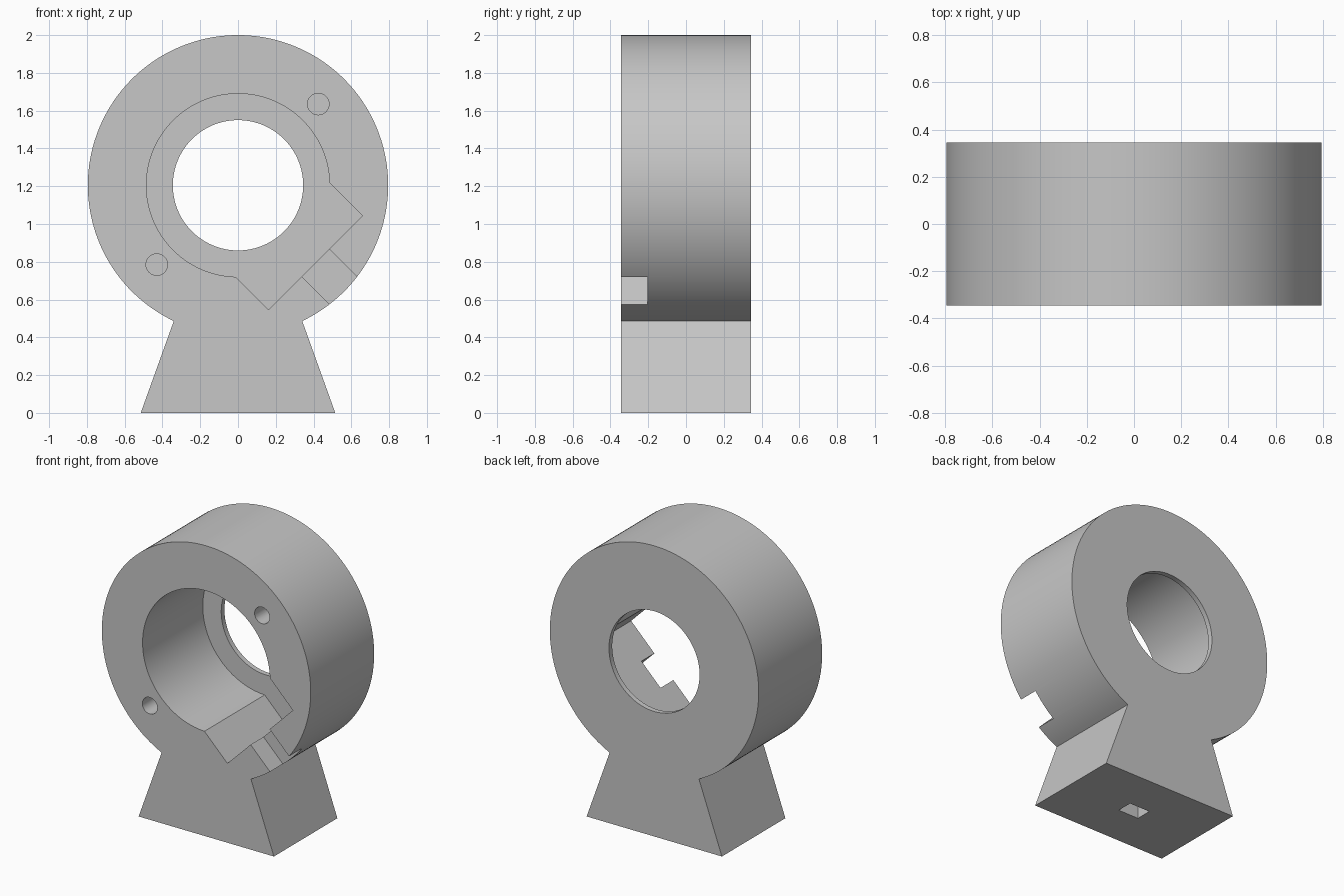
import bpy
import bmesh
from math import sin, cos, radians, degrees, asin, acos

if "Cube" in bpy.data.objects:
    bpy.data.objects.remove(bpy.data.objects["Cube"])

CENTRE_Z = 1.205
OUTER, POCKET, BORE = 0.795, 0.485, 0.345
FRONT, BACK = -0.345, 0.345
OVER = 0.1  # how far cutters reach past the body

grey = bpy.data.materials.new("light_grey")
grey.use_nodes = True
colour = (0.57, 0.57, 0.57, 1)
grey.diffuse_color = colour
grey.node_tree.nodes["Principled BSDF"].inputs["Base Color"].default_value = colour


def arc(radius, start, end, steps, cx=0, cz=CENTRE_Z):
    """Points along an arc in the front plane, angles in degrees."""
    angles = [radians(start + (end - start) * i / steps) for i in range(steps + 1)]
    return [(cx + radius * cos(a), cz + radius * sin(a)) for a in angles]


def circle(radius, steps, cx=0, cz=CENTRE_Z):
    return arc(radius, 0, 360, steps, cx, cz)[:-1]


def diagonal(along, across):
    """Point measured from the ring centre along the lower left-hand diagonal."""
    s = cos(radians(45))
    return ((along + across) * s, CENTRE_Z + (across - along) * s)


def prism(name, outline, y0, y1):
    """Extrude a front-plane outline from y0 back to y1."""
    bm = bmesh.new()
    face = bm.faces.new([bm.verts.new((x, y0, z)) for x, z in outline])
    grown = bmesh.ops.extrude_face_region(bm, geom=[face])["geom"]
    moved = [v for v in grown if isinstance(v, bmesh.types.BMVert)]
    bmesh.ops.translate(bm, verts=moved, vec=(0, y1 - y0, 0))
    bmesh.ops.recalc_face_normals(bm, faces=bm.faces)
    mesh = bpy.data.meshes.new(name)
    bm.to_mesh(mesh)
    bm.free()
    mesh.materials.append(grey)
    obj = bpy.data.objects.new(name, mesh)
    bpy.context.collection.objects.link(obj)
    return obj


def cut(body, cutter):
    cutter.hide_render = True
    mod = body.modifiers.new("cut", "BOOLEAN")
    mod.operation = "DIFFERENCE"
    mod.solver = "EXACT"
    mod.object = cutter
    bpy.context.view_layer.objects.active = body
    bpy.ops.object.modifier_apply(modifier=mod.name)
    bpy.data.objects.remove(cutter)


# Ring and flared foot as one outline
neck = degrees(acos(0.34 / OUTER))
outline = arc(OUTER, -neck, 180 + neck, 128) + [(-0.515, 0), (0.515, 0)]
body = prism("ring_housing_with_foot", outline, FRONT, BACK)

# Round pocket with a square bay, leaving a thin back wall
half = 0.3525
spread = degrees(asin(half / POCKET))
pocket = arc(POCKET, spread - 45, 315 - spread, 96)
pocket += [diagonal(0.58, -half), diagonal(0.58, half)]
cut(body, prism("pocket_cutter", pocket, FRONT - OVER, BACK - 0.035))

# Bore through the back wall
cut(body, prism("bore_cutter", circle(BORE, 96), FRONT - OVER, BACK + OVER))

# Shallow channel from the bay to the outside
channel = [diagonal(d, w) for d, w in
           ((0.5, -0.1025), (0.95, -0.1025), (0.95, 0.1025), (0.5, 0.1025))]
cut(body, prism("channel_cutter", channel, FRONT - OVER, -0.205))

# Two blind screw holes in the front
for x, z in ((0.425, 1.635), (-0.43, 0.785)):
    cut(body, prism("screw_cutter", circle(0.057, 32, x, z), FRONT - OVER, 0))

# Blind slot under the foot
slot = [(-0.078, -OVER), (0.078, -OVER), (0.078, 0.3), (-0.078, 0.3)]
cut(body, prism("slot_cutter", slot, -0.055, 0.055))

# Smooth curved walls, sharp edges kept
bpy.ops.object.select_all(action="DESELECT")
body.select_set(True)
bpy.context.view_layer.objects.active = body
bpy.ops.object.shade_smooth_by_angle(angle=radians(25))
